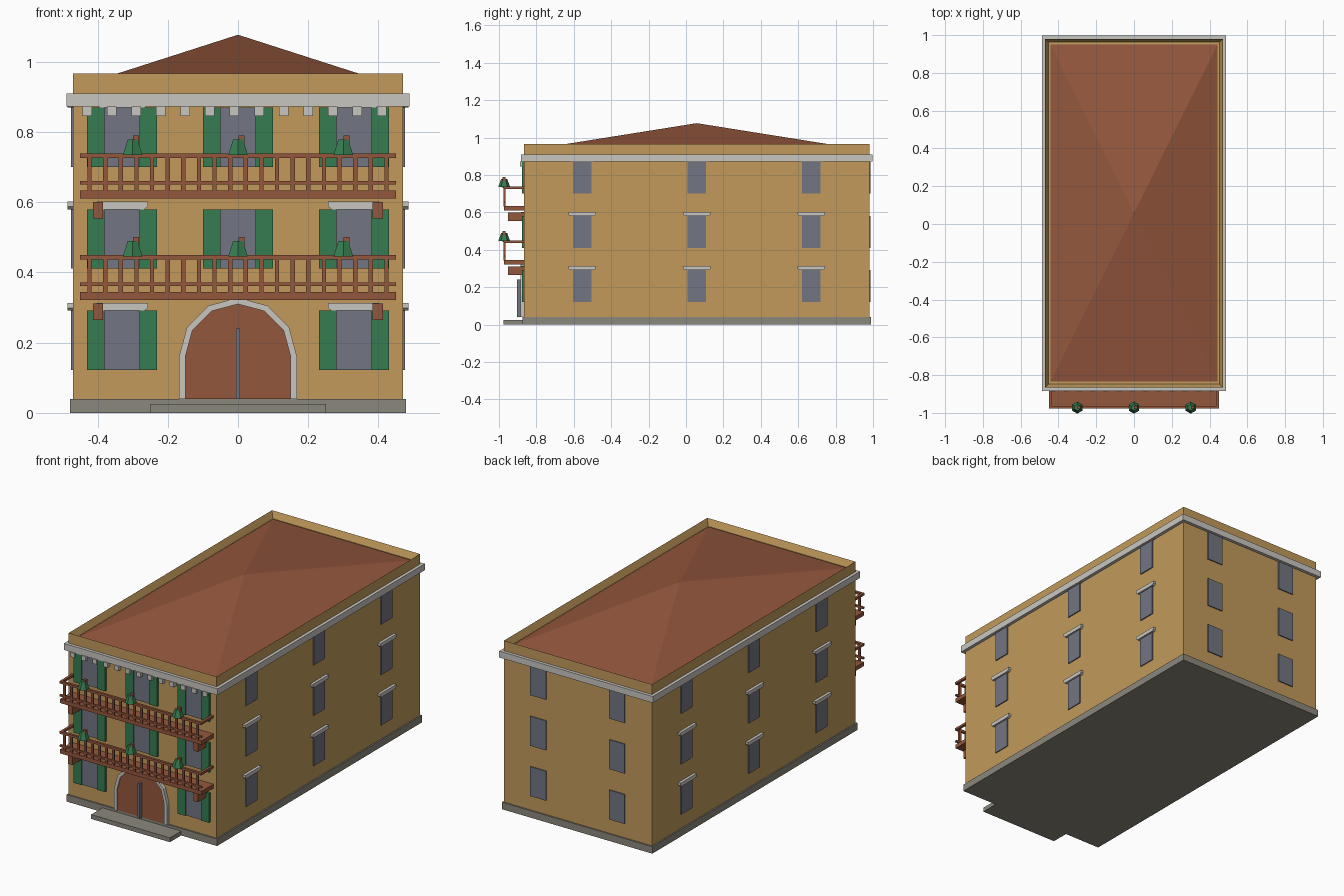
import bpy, bmesh, math
from mathutils import Matrix

if "Cube" in bpy.data.objects:
    bpy.data.objects.remove(bpy.data.objects["Cube"])


def linear(c):
    c /= 255
    return c / 12.92 if c <= 0.04045 else ((c + 0.055) / 1.055) ** 2.4


def material(name, *rgb):
    m = bpy.data.materials.new(name)
    m.diffuse_color = [linear(c) for c in rgb] + [1]
    m.use_nodes = True
    m.node_tree.nodes["Principled BSDF"].inputs["Base Color"].default_value = m.diffuse_color
    return m


OCHRE = material("ochre plaster", 194, 154, 91)
BROWN = material("red brown", 148, 87, 61)
STONE = material("pale stone", 200, 198, 192)
BASE = material("grey base", 139, 135, 124)
GLASS = material("window grey", 114, 118, 130)
GREEN = material("shutter green", 54, 124, 80)

FRONT, BACK, SIDE, MID = -0.865, 0.98, 0.47, 0.0575


def finish(name, bm, mat):
    bmesh.ops.recalc_face_normals(bm, faces=bm.faces)
    mesh = bpy.data.meshes.new(name)
    bm.to_mesh(mesh)
    bm.free()
    mesh.materials.append(mat)
    ob = bpy.data.objects.new(name, mesh)
    bpy.context.collection.objects.link(ob)
    return ob


def add_box(bm, x0, x1, y0, y1, z0, z1):
    m = Matrix.Translation(((x0 + x1) / 2, (y0 + y1) / 2, (z0 + z1) / 2))
    m = m @ Matrix.Diagonal((x1 - x0, y1 - y0, z1 - z0, 1))
    return bmesh.ops.create_cube(bm, size=1, matrix=m)["verts"]


def boxes(name, mat, *extents):
    bm = bmesh.new()
    for e in extents:
        add_box(bm, *e)
    return finish(name, bm, mat)


def prism(name, mat, outline, y0, y1):
    """Extrude an (x, z) outline from y0 to y1."""
    bm = bmesh.new()
    face = bm.faces.new([bm.verts.new((x, y0, z)) for x, z in outline])
    ext = bmesh.ops.extrude_face_region(bm, geom=[face])["geom"]
    moved = [v for v in ext if isinstance(v, bmesh.types.BMVert)]
    bmesh.ops.translate(bm, verts=moved, vec=(0, y1 - y0, 0))
    return finish(name, bm, mat)


# Walls with a sunken top that leaves a parapet
bm = bmesh.new()
add_box(bm, -SIDE, SIDE, FRONT, BACK, 0.03, 0.967)
top = max(bm.faces, key=lambda f: f.calc_center_median().z)
bmesh.ops.inset_region(bm, faces=[top], thickness=0.025)
for v in top.verts:
    v.co.z = 0.93
finish("walls", bm, OCHRE)

# Plinth, entrance step and cornice
boxes("plinth", BASE, (-0.478, 0.478, -0.873, 0.988, 0, 0.04))
boxes("entrance_step", BASE, (-0.25, 0.25, -0.975, -0.86, 0, 0.025))
boxes("cornice", STONE, (-0.488, 0.488, -0.883, 0.998, 0.872, 0.909))
boxes("dentils", STONE, *[(x - 0.0135, x + 0.0135, -0.888, -0.86, 0.846, 0.873)
                          for x in [-0.43 + 0.07 * i for i in range(13)]])

# Low pyramid roof
bm = bmesh.new()
rim = [bm.verts.new((sx * 0.442, MID + sy * 0.892, 0.935))
       for sx, sy in ((-1, -1), (1, -1), (1, 1), (-1, 1))]
apex = bm.verts.new((0, MID, 1.077))
for i in range(4):
    bm.faces.new((rim[i], rim[(i + 1) % 4], apex))
bm.faces.new(rim[::-1])
finish("roof", bm, BROWN)


def placed(ob, x, y, angle):
    ob.matrix_world = Matrix.Translation((x, y, 0)) @ Matrix.Rotation(angle, 4, "Z")


def window(x, y, angle, z, shutters=False, lintel=False):
    """A window in a wall that faces local -y."""
    placed(boxes("window", GLASS, (-0.05, 0.05, -0.006, 0.01, z, z + 0.169)), x, y, angle)
    if shutters:
        placed(boxes("shutters", GREEN, *[(s - 0.025, s + 0.025, -0.013, 0.01, z, z + 0.169)
                                          for s in (-0.075, 0.075)]), x, y, angle)
    if lintel:
        b, t = z + 0.169, z + 0.191
        placed(prism("lintel", STONE, [(-0.064, b), (0.064, b), (0.073, b + 0.008),
                                       (0.073, t), (-0.073, t), (-0.073, b + 0.008)],
                     -0.016, 0.01), x, y, angle)


for floor, z in enumerate((0.122, 0.411, 0.701)):
    # Front windows with shutters, the middle one only above the door
    for x in (-0.33, 0, 0.33):
        if x or floor:
            window(x, FRONT, 0, z, shutters=True, lintel=x != 0)
    # Side windows
    for y in (-0.555, MID, 0.67):
        for s in (-1, 1):
            window(s * SIDE, y, s * math.pi / 2, z, lintel=True)
    # Back windows
    for x in (-0.25, 0.25):
        window(x, BACK, math.pi, z)


# Arched door with stone surround
def arch(r):
    pts = [(r * math.cos(math.radians(a)), 0.16 + r * math.sin(math.radians(a)))
           for a in range(0, 181, 30)]
    return [(r, 0.04)] + pts + [(-r, 0.04)]


prism("door_surround", STONE, arch(0.168) + arch(0.15)[::-1], -0.885, -0.86)
prism("door", BROWN, arch(0.151), -0.878, -0.86)
boxes("door_bar", GLASS, (-0.005, 0.005, -0.903, -0.877, 0.04, 0.24))

# Balconies with railing, brackets and potted plants
for z in (0.322, 0.611):
    boxes("balcony_floor", BROWN, (-0.45, 0.45, -0.972, -0.86, z, z + 0.023))
    rails = [(-0.45, 0.45, -0.977, -0.963, z + 0.115, z + 0.128),
             (-0.45, 0.45, -0.976, -0.964, z + 0.04, z + 0.05)]
    rails += [(s * 0.443 - 0.007, s * 0.443 + 0.007, -0.97, -0.86, z + 0.115, z + 0.128)
              for s in (-1, 1)]
    boxes("balcony_rails", BROWN, *rails)
    boxes("balusters", BROWN, *[(x - 0.006, x + 0.006, -0.976, -0.964, z + 0.02, z + 0.117)
                                for x in [-0.4228 + 0.0445 * i for i in range(20)]])
    boxes("brackets", BROWN, *[(x - 0.0145, x + 0.0145, -0.952, -0.86, z - 0.058, z - 0.011)
                               for x in (-0.399, 0.398)])
    for x in (-0.3, 0, 0.3):
        bm = bmesh.new()
        bmesh.ops.create_cone(bm, cap_ends=True, segments=6, radius1=0.032, radius2=0.016,
                              depth=0.044,
                              matrix=Matrix.Translation((x, -0.972, z + 0.146)))
        finish("plant", bm, GREEN)
        boxes("plant_stem", BROWN, (x + 0.001, x + 0.018, -0.98, -0.964, z + 0.12, z + 0.179))
